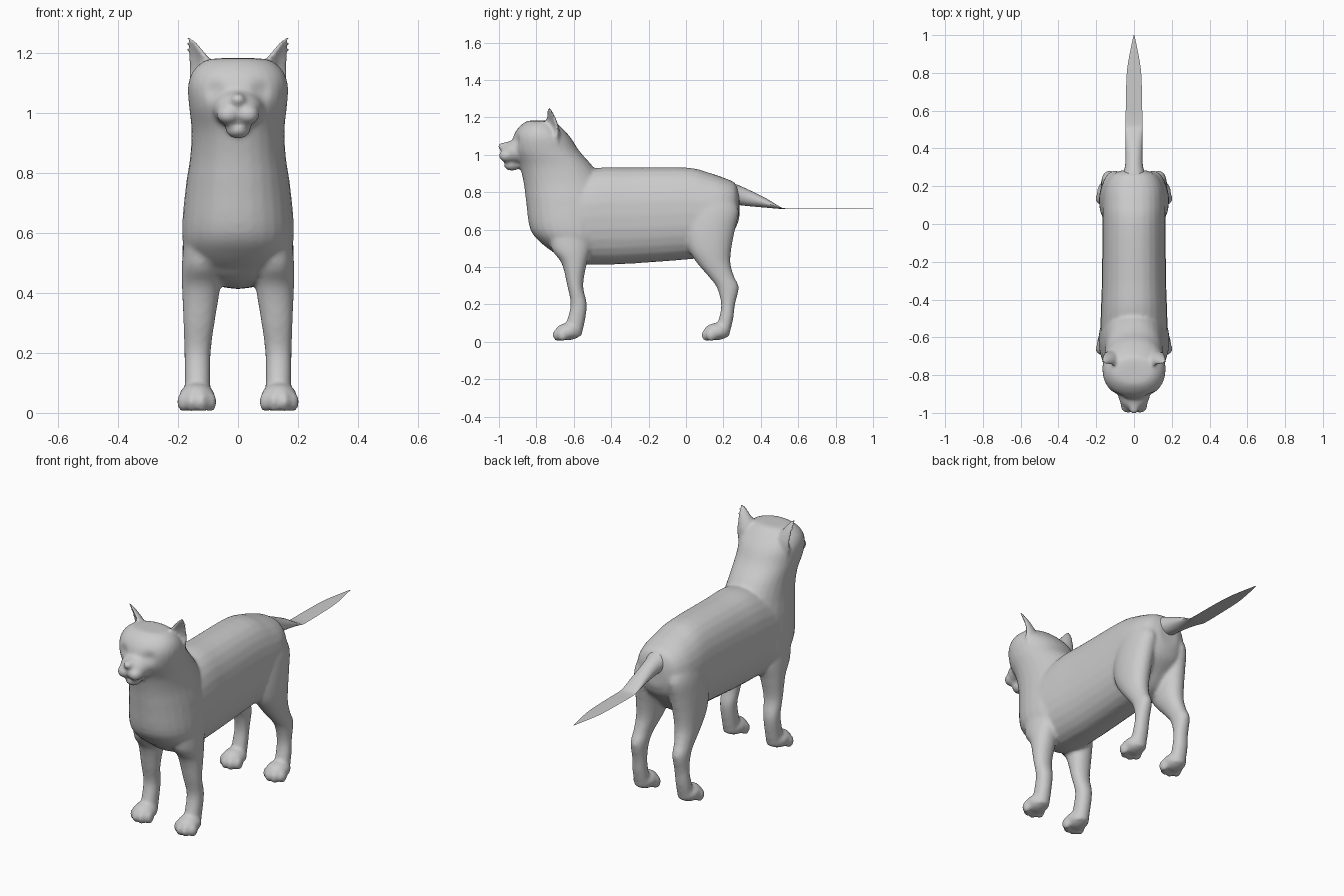
import bpy, bmesh, math
from mathutils import Vector, Matrix


def spline(rows, steps=4):
    # Catmull-Rom interpolation between cross-sections
    out = []
    for i in range(len(rows) - 1):
        a, b, c, d = (rows[max(0, min(len(rows) - 1, i + k))] for k in (-1, 0, 1, 2))
        for s in range(steps):
            t = s / steps
            out.append([0.5 * (2*q + (r - p)*t + (2*p - 5*q + 4*r - s4)*t*t + (3*q - p - 3*r + s4)*t**3)
                        for p, q, r, s4 in zip(a, b, c, d)])
    return out + [list(rows[-1])]


def loft(bm, axis, rows, power=2.0, n=28, side=1, scoop=None):
    # rows: (position on axis, low, high, x centre, x radius)
    rings = []
    for t, lo, hi, cx, rx in spline(rows):
        ring = []
        for k in range(n):
            a = 2 * math.pi * k / n
            u, v = (math.copysign(abs(f(a)) ** (2 / power), f(a)) for f in (math.cos, math.sin))
            off = Vector((rx * u, (hi - lo) / 2 * v))
            if scoop and off.dot(scoop) > 0:
                off -= scoop * off.dot(scoop) * 1.25
            x, w = (cx + off.x) * side, (hi + lo) / 2 + off.y
            ring.append(bm.verts.new((x, w, t) if axis == 'z' else (x, t, w)))
        rings.append(ring)
    faces = [bm.faces.new(rings[0]), bm.faces.new(rings[-1])]
    for r0, r1 in zip(rings, rings[1:]):
        for k in range(n):
            j = (k + 1) % n
            faces.append(bm.faces.new((r0[k], r0[j], r1[j], r1[k])))
    bmesh.ops.recalc_face_normals(bm, faces=faces)


def ball(bm, loc, radii):
    bmesh.ops.create_uvsphere(bm, u_segments=20, v_segments=12, radius=1,
                              matrix=Matrix.Translation(loc) @ Matrix.Diagonal((*radii, 1)))


def finish(name, bm):
    mesh = bpy.data.meshes.new(name)
    bm.to_mesh(mesh)
    bm.free()
    ob = bpy.data.objects.new(name, mesh)
    bpy.context.collection.objects.link(ob)
    bpy.ops.object.select_all(action='DESELECT')
    bpy.context.view_layer.objects.active = ob
    ob.select_set(True)
    return ob


bm = bmesh.new()

# Torso
loft(bm, 'y', [(-.79, .60, .80, 0, .10), (-.70, .47, .86, 0, .165), (-.60, .42, .90, 0, .178),
               (-.45, .413, .932, 0, .175), (-.30, .418, .932, 0, .17), (0, .44, .932, 0, .167),
               (.12, .46, .905, 0, .168), (.20, .54, .878, 0, .155), (.26, .60, .85, 0, .12),
               (.285, .66, .80, 0, .06)], 2.3)

# Chest, neck and skull
loft(bm, 'z', [(.46, -.68, -.45, 0, .12), (.52, -.765, -.42, 0, .17), (.60, -.832, -.40, 0, .187),
               (.75, -.855, -.40, 0, .175), (.85, -.868, -.44, 0, .16), (.94, -.89, -.50, 0, .155),
               (1.02, -.925, -.57, 0, .163), (1.09, -.925, -.615, 0, .167), (1.14, -.90, -.66, 0, .15),
               (1.175, -.86, -.70, 0, .11), (1.183, -.83, -.73, 0, .06)], 2.15)

# Muzzle, nose and chin
ball(bm, (0, -.90, 1.015), (.085, .09, .065))
ball(bm, (0, -.935, 1.045), (.034, .065, .026))
ball(bm, (0, -.985, 1.045), (.024, .02, .02))
ball(bm, (0, -.93, .945), (.042, .045, .03))

for s in (-1, 1):
    ball(bm, (s * .032, -.957, .995), (.04, .044, .034))
    # Ears, hollow towards the front and outside
    loft(bm, 'z', [(1.06, -.79, -.67, .115, .055), (1.13, -.785, -.675, .125, .058),
                   (1.18, -.77, -.69, .14, .046), (1.225, -.755, -.71, .158, .028),
                   (1.265, -.743, -.735, .17, .008)], 2, 28, s, Vector((.6, -.8)))
    # Front legs
    loft(bm, 'z', [(.64, -.74, -.50, .11, .065), (.5, -.72, -.51, .12, .067),
                   (.42, -.665, -.53, .123, .064), (.3, -.635, -.55, .13, .052),
                   (.2, -.617, -.53, .135, .044), (.1, -.64, -.543, .135, .043),
                   (.03, -.66, -.56, .135, .045)], 2.1, 28, s)
    # Hind legs
    loft(bm, 'z', [(.78, .02, .25, .09, .06), (.7, 0, .282, .10, .072), (.6, -.01, .262, .108, .075),
                   (.5, .01, .243, .115, .07), (.42, .06, .238, .12, .06), (.35, .12, .257, .127, .047),
                   (.29, .165, .282, .13, .042), (.2, .188, .262, .132, .039),
                   (.12, .175, .252, .135, .041), (.03, .15, .23, .135, .043)], 2.1, 28, s)
    # Paws with toes
    for y in (-.63, .165):
        ball(bm, (s * .137, y, .055), (.06, .07, .046))
        for i, (dx, dy) in enumerate([(-.045, -.03), (-.017, -.053), (.017, -.053), (.045, -.03)]):
            ball(bm, (s * .137 + dx, y + dy, .037), (.021, .03, .034))

# Fuse everything into one smooth skin
body = finish("cat_body", bm)
rm = body.modifiers.new("fuse", 'REMESH')
rm.mode = 'VOXEL'
rm.voxel_size = .01
sm = body.modifiers.new("soften", 'SMOOTH')
sm.factor, sm.iterations = .5, 5
bpy.ops.object.convert(target='MESH')

# Shallow eye sockets
for v in body.data.vertices:
    for s in (-1, 1):
        d = (v.co - Vector((s * .075, -.90, 1.075))).length
        v.co.y += .014 * math.exp(-(d / .03) ** 2)
bpy.ops.object.shade_smooth()

# Tail: round root that flattens to a thin ribbon
bm = bmesh.new()
loft(bm, 'y', [(.16, .74, .885, 0, .07), (.25, .735, .85, 0, .06), (.32, .727, .82, 0, .046),
               (.42, .718, .772, 0, .044), (.49, .712, .73, 0, .044), (.53, .71, .714, 0, .044),
               (.65, .71, .713, 0, .043), (.80, .71, .713, 0, .038), (.90, .71, .713, 0, .023),
               (1.0, .71, .712, 0, .002)], 2, 20)
finish("tail", bm)
bpy.ops.object.shade_smooth_by_angle(angle=math.radians(40))
